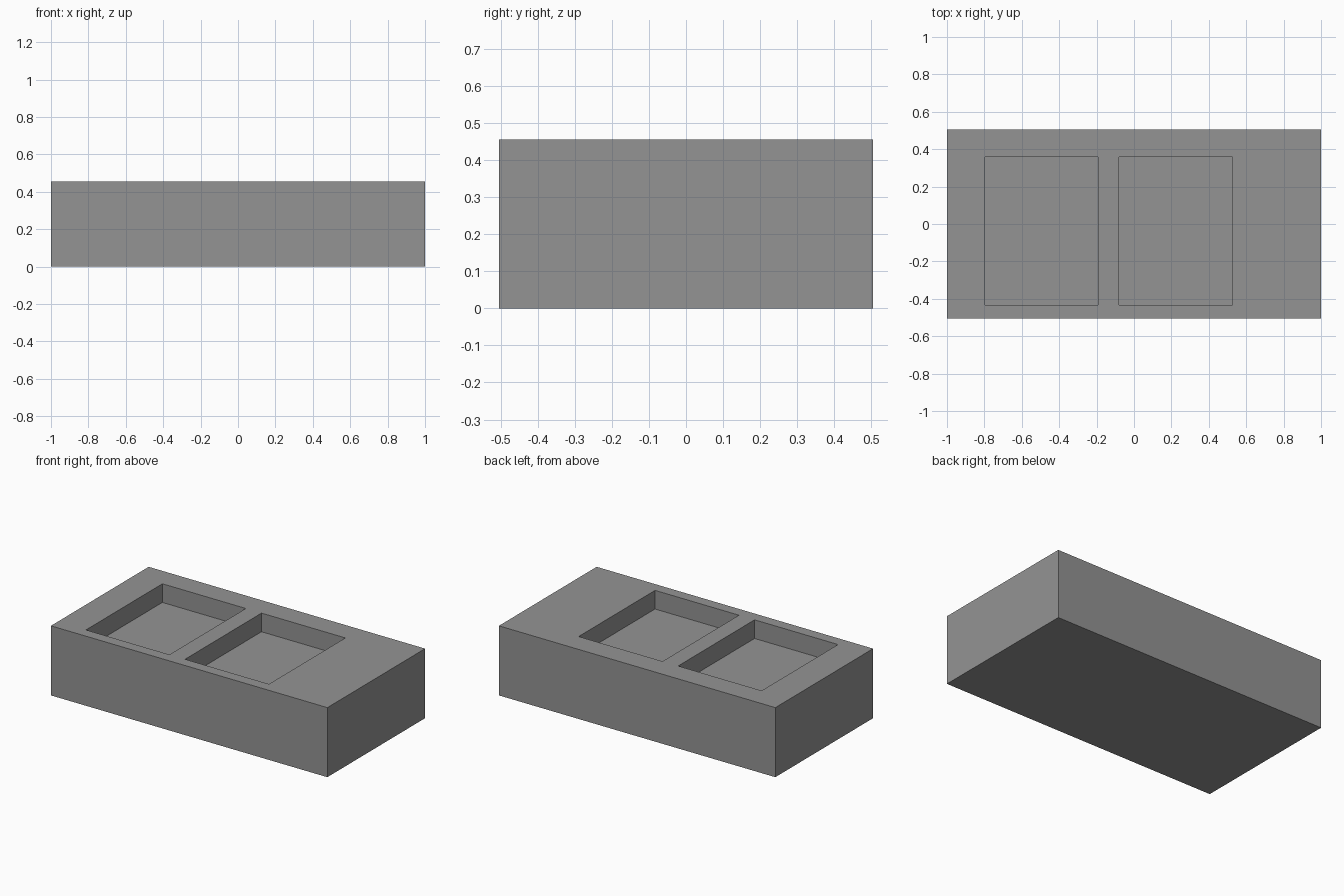
import bpy

if "Cube" in bpy.data.objects:
    bpy.data.objects.remove(bpy.data.objects["Cube"])

HEIGHT = 0.455
POCKET_DEPTH = 0.122


def box(name, x0, x1, y0, y1, z0, z1):
    bpy.ops.mesh.primitive_cube_add(size=1, location=((x0 + x1) / 2, (y0 + y1) / 2, (z0 + z1) / 2))
    ob = bpy.context.object
    ob.name = name
    ob.scale = (x1 - x0, y1 - y0, z1 - z0)
    bpy.ops.object.transform_apply(location=True, rotation=False, scale=True)
    return ob


# Solid rectangular block in dark grey
block = box("block", -1, 1, -0.505, 0.505, 0, HEIGHT)
dark_grey = bpy.data.materials.new("dark_grey")
dark_grey.diffuse_color = (0.295, 0.295, 0.295, 1)
dark_grey.use_nodes = True
dark_grey.node_tree.nodes["Principled BSDF"].inputs["Base Color"].default_value = dark_grey.diffuse_color
block.data.materials.append(dark_grey)

# Two rectangular pockets sunk into the top
for i, (x0, x1) in enumerate([(-0.797, -0.193), (-0.08, 0.527)]):
    cutter = box(f"pocket_cutter_{i + 1}", x0, x1, -0.433, 0.357, HEIGHT - POCKET_DEPTH, HEIGHT + 0.1)
    cutter.data.materials.append(dark_grey)
    cut = block.modifiers.new(f"pocket_{i + 1}", 'BOOLEAN')
    cut.operation = 'DIFFERENCE'
    cut.solver = 'EXACT'
    cut.object = cutter
    bpy.context.view_layer.objects.active = block
    bpy.ops.object.modifier_apply(modifier=cut.name)
    bpy.data.objects.remove(cutter)
